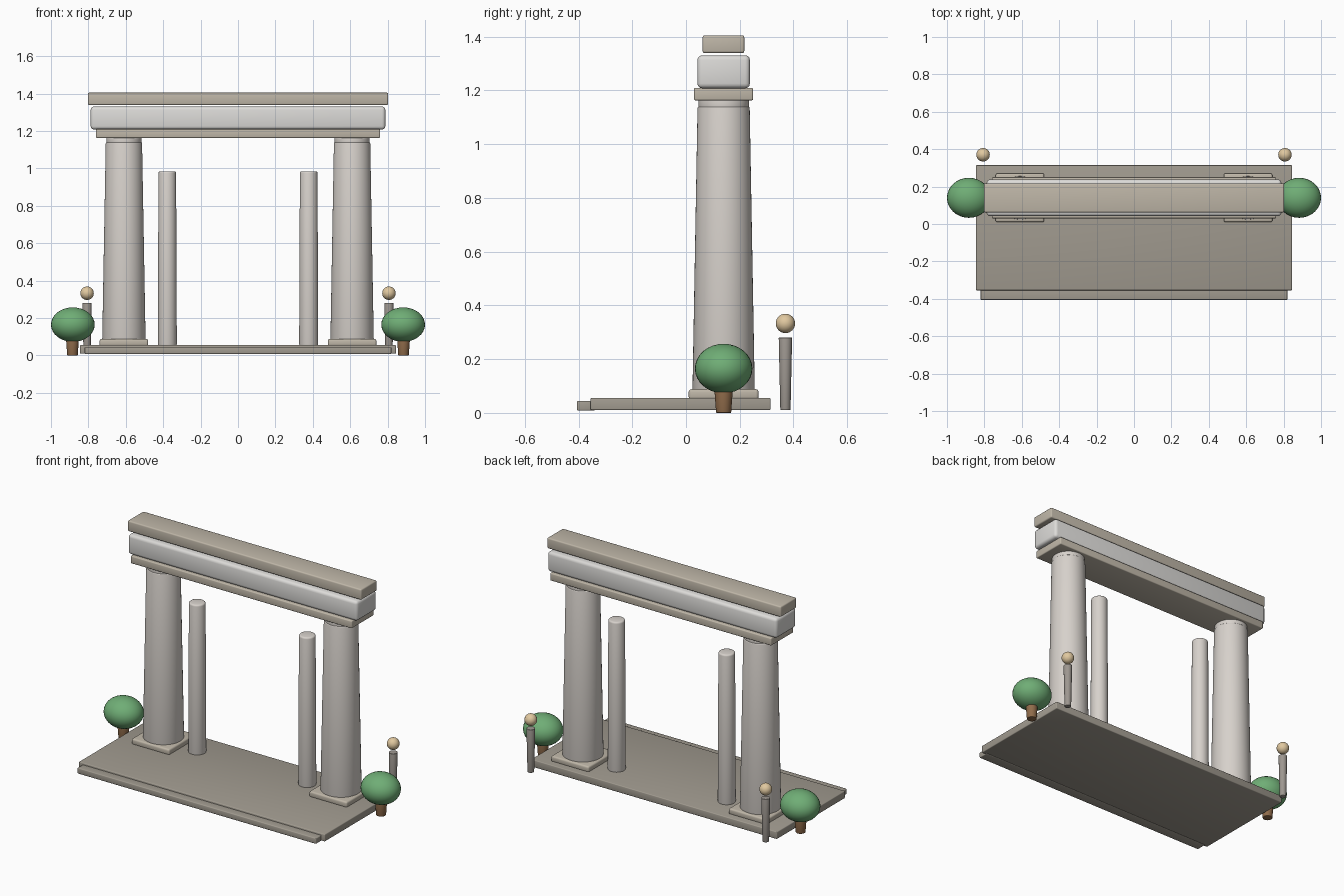
import bpy

if "Cube" in bpy.data.objects:
    bpy.data.objects.remove(bpy.data.objects["Cube"])

def mat(name, rgb):
    m = bpy.data.materials.new(name)
    m.diffuse_color = (*rgb, 1)
    m.use_nodes = True
    m.node_tree.nodes["Principled BSDF"].inputs["Base Color"].default_value = m.diffuse_color
    return m

STONE = mat("pale_stone", (0.68, 0.64, 0.60))
LIGHT = mat("light_stone", (0.72, 0.71, 0.69))
TRIM = mat("trim_stone", (0.52, 0.47, 0.39))
PAVING = mat("paving", (0.36, 0.33, 0.28))
POST = mat("post_grey", (0.34, 0.31, 0.28))
LEAF = mat("leaf", (0.16, 0.42, 0.18))
BARK = mat("bark", (0.28, 0.15, 0.07))
LAMP = mat("lamp", (0.75, 0.58, 0.35))

def finish(o, name, m, bevel=0.0):
    o.name = name
    o.data.materials.append(m)
    bpy.ops.object.transform_apply(location=False, rotation=False, scale=True)
    if bevel:
        b = o.modifiers.new("bevel", 'BEVEL')
        b.width, b.segments, b.limit_method = bevel, 3, 'ANGLE'
        bpy.ops.object.modifier_apply(modifier=b.name)
    bpy.ops.object.shade_smooth_by_angle()
    return o

def box(name, x, y, z, m, bevel):
    bpy.ops.mesh.primitive_cube_add(size=1, location=[(a + b) / 2 for a, b in (x, y, z)])
    o = bpy.context.object
    o.scale = [b - a for a, b in (x, y, z)]
    return finish(o, name, m, bevel)

def shaft(name, x, y, z0, z1, r0, r1, m, bevel=0.0, verts=32):
    bpy.ops.mesh.primitive_cone_add(vertices=verts, radius1=r0, radius2=r1,
                                    depth=z1 - z0, location=(x, y, (z0 + z1) / 2))
    return finish(bpy.context.object, name, m, bevel)

def ball(name, loc, scale, m):
    bpy.ops.mesh.primitive_uv_sphere_add(segments=32, ring_count=16, radius=1, location=loc)
    o = bpy.context.object
    o.scale = scale
    return finish(o, name, m)

CY = 0.14  # depth of the colonnade line

# Platform and front step
box("platform", (-0.845, 0.845), (-0.355, 0.315), (0.01, 0.056), PAVING, 0.005)
box("front_step", (-0.82, 0.82), (-0.406, -0.34), (0.008, 0.044), PAVING, 0.005)

# Lintel in three courses
box("lintel_lower", (-0.76, 0.76), (0.03, 0.25), (1.163, 1.21), TRIM, 0.006)
box("lintel_middle", (-0.788, 0.788), (0.042, 0.238), (1.208, 1.331), LIGHT, 0.018)
box("lintel_top", (-0.803, 0.803), (0.062, 0.217), (1.339, 1.405), TRIM, 0.008)

for side, s in (("left", -1), ("right", 1)):
    # Large column with plinth and neck
    x = s * 0.61
    box(f"{side}_plinth", (x - 0.13, x + 0.13), (CY - 0.13, CY + 0.13), (0.05, 0.088), TRIM, 0.01)
    shaft(f"{side}_column", x, CY, 0.08, 1.14, 0.116, 0.097, STONE, 0.006, 48)
    shaft(f"{side}_column_neck", x, CY, 1.13, 1.168, 0.094, 0.094, STONE, 0.004, 48)
    # Slim inner column
    shaft(f"{side}_inner_column", s * 0.378, CY, 0.05, 0.985, 0.051, 0.047, STONE, 0.01)
    # Lamp post behind the platform
    shaft(f"{side}_lamp_post", s * 0.807, 0.37, 0.01, 0.281, 0.019, 0.025, POST, 0.003, 24)
    ball(f"{side}_lamp_globe", (s * 0.807, 0.37, 0.333), (0.036,) * 3, LAMP)
    # Round shrub
    shaft(f"{side}_shrub_trunk", s * 0.885, CY, 0.0, 0.11, 0.028, 0.036, BARK, 0.003, 24)
    ball(f"{side}_shrub_crown", (s * 0.883, CY, 0.165), (0.117, 0.107, 0.092), LEAF)
